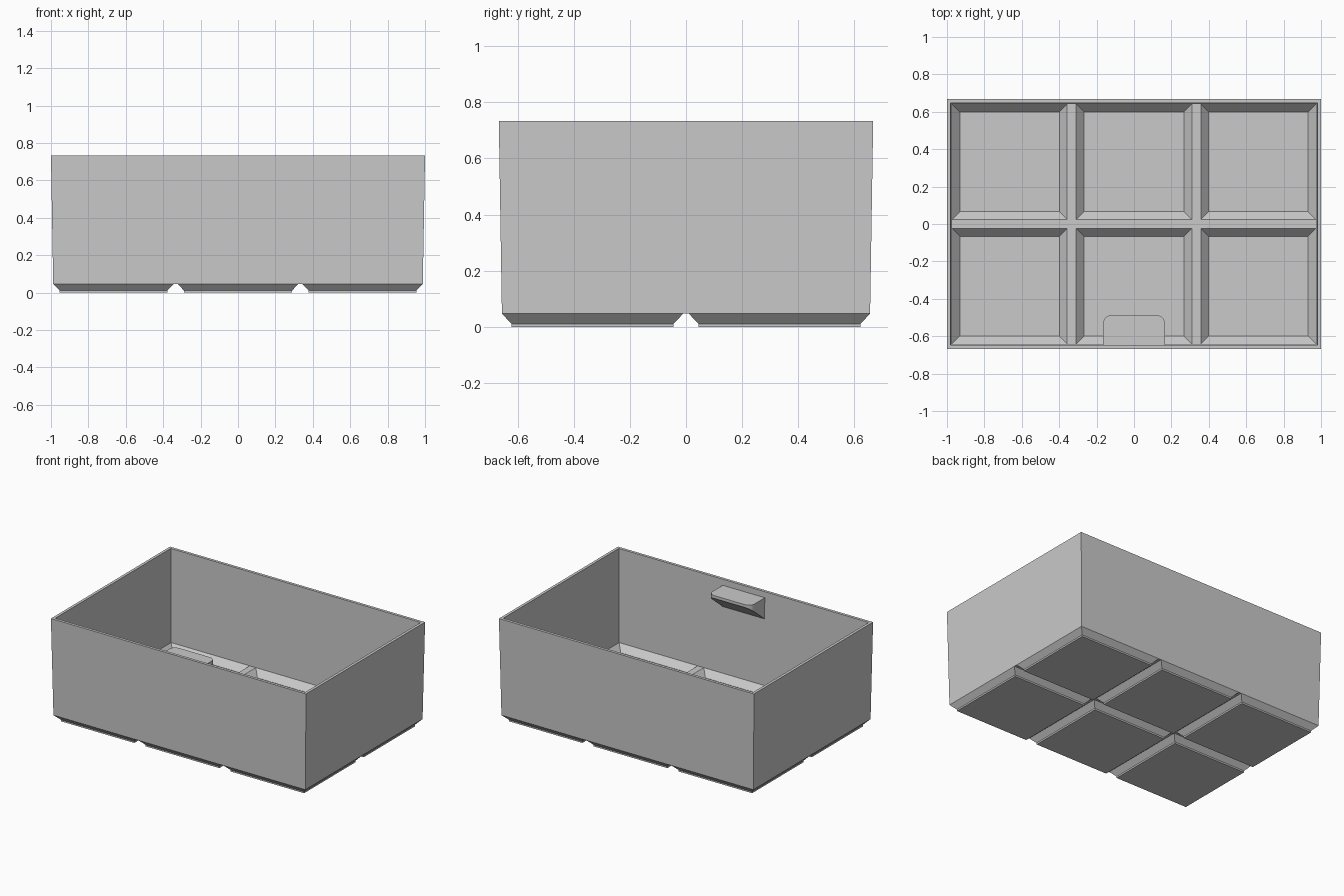
import bpy, bmesh, math

if "Cube" in bpy.data.objects:
    bpy.data.objects.remove(bpy.data.objects["Cube"], do_unlink=True)

grey = bpy.data.materials.new("light_grey")
grey.use_nodes = True
colour = (0.59, 0.59, 0.59, 1)
grey.diffuse_color = colour
grey.node_tree.nodes["Principled BSDF"].inputs["Base Color"].default_value = colour

RIM = 0.733


def finish(bm, name):
    bmesh.ops.recalc_face_normals(bm, faces=bm.faces)
    mesh = bpy.data.meshes.new(name)
    bm.to_mesh(mesh)
    bm.free()
    mesh.materials.append(grey)
    obj = bpy.data.objects.new(name, mesh)
    bpy.context.collection.objects.link(obj)


def strip(bm, a, b):
    """Quads between two closed rings of equal length."""
    for k in range(len(a)):
        n = (k + 1) % len(a)
        bm.faces.new((a[k], a[n], b[n], b[k]))


def lines(half, centres, gap):
    """Grid lines: both ends plus the two sides of every rib."""
    return [-half] + [c + s * gap for c in centres for s in (-1, 1)] + [half]


def skin(bm, half_x, half_y, gap, z, steps, rim_x, rim_y):
    """Floor grid with sunken cells and walls; returns the rim ring in order."""
    xs = lines(half_x, (-1 / 3, 1 / 3), gap)
    ys = lines(half_y, (0,), gap)
    grid = [[bm.verts.new((x, y, z)) for y in ys] for x in xs]
    for i in range(len(xs) - 1):
        for j in range(len(ys) - 1):
            ring = [grid[i][j], grid[i + 1][j], grid[i + 1][j + 1], grid[i][j + 1]]
            if i % 2 == 0 and j % 2 == 0:
                for d, level in steps:
                    x0, x1, y0, y1 = xs[i] + d, xs[i + 1] - d, ys[j] + d, ys[j + 1] - d
                    lower = [bm.verts.new((x, y, level)) for x, y in
                             ((x0, y0), (x1, y0), (x1, y1), (x0, y1))]
                    strip(bm, ring, lower)
                    ring = lower
            bm.faces.new(ring)
    base = ([column[0] for column in grid] + grid[-1][1:]
            + [column[-1] for column in grid[-2::-1]] + grid[0][-2:0:-1])
    rim = [bm.verts.new((v.co.x * rim_x / half_x, v.co.y * rim_y / half_y, RIM))
           for v in base]
    strip(bm, base, rim)
    return rim


# Bin: outer skin with six feet, inner skin with six pockets, joined at the rim
bm = bmesh.new()
outer = skin(bm, 0.988, 0.656, 0.010, 0.047, ((0.034, 0.011), (0.034, 0)), 1, 0.667)
inner = skin(bm, 0.973, 0.641, 0.024, 0.07, ((0.042, 0.025),), 0.98, 0.647)
strip(bm, outer, inner)
finish(bm, "bin")

# Label tab: rounded plan with a sloping underside, set into the front wall
HALF, TIP, BACK, TOP, R = 0.165, -0.487, -0.655, 0.69, 0.045
plan = [(-HALF, BACK), (HALF, BACK)]
for side, start in ((1, 0), (-1, 90)):
    for k in range(7):
        a = math.radians(start + 15 * k)
        plan.append((side * (HALF - R) + R * math.cos(a), TIP - R + R * math.sin(a)))
bm = bmesh.new()
upper = [bm.verts.new((x, y, TOP)) for x, y in plan]
under = [bm.verts.new((x, y, TOP - 0.02 - 0.82 * (TIP - y))) for x, y in plan]
bm.faces.new(upper)
bm.faces.new(under[::-1])
strip(bm, upper, under)
finish(bm, "label_tab")
